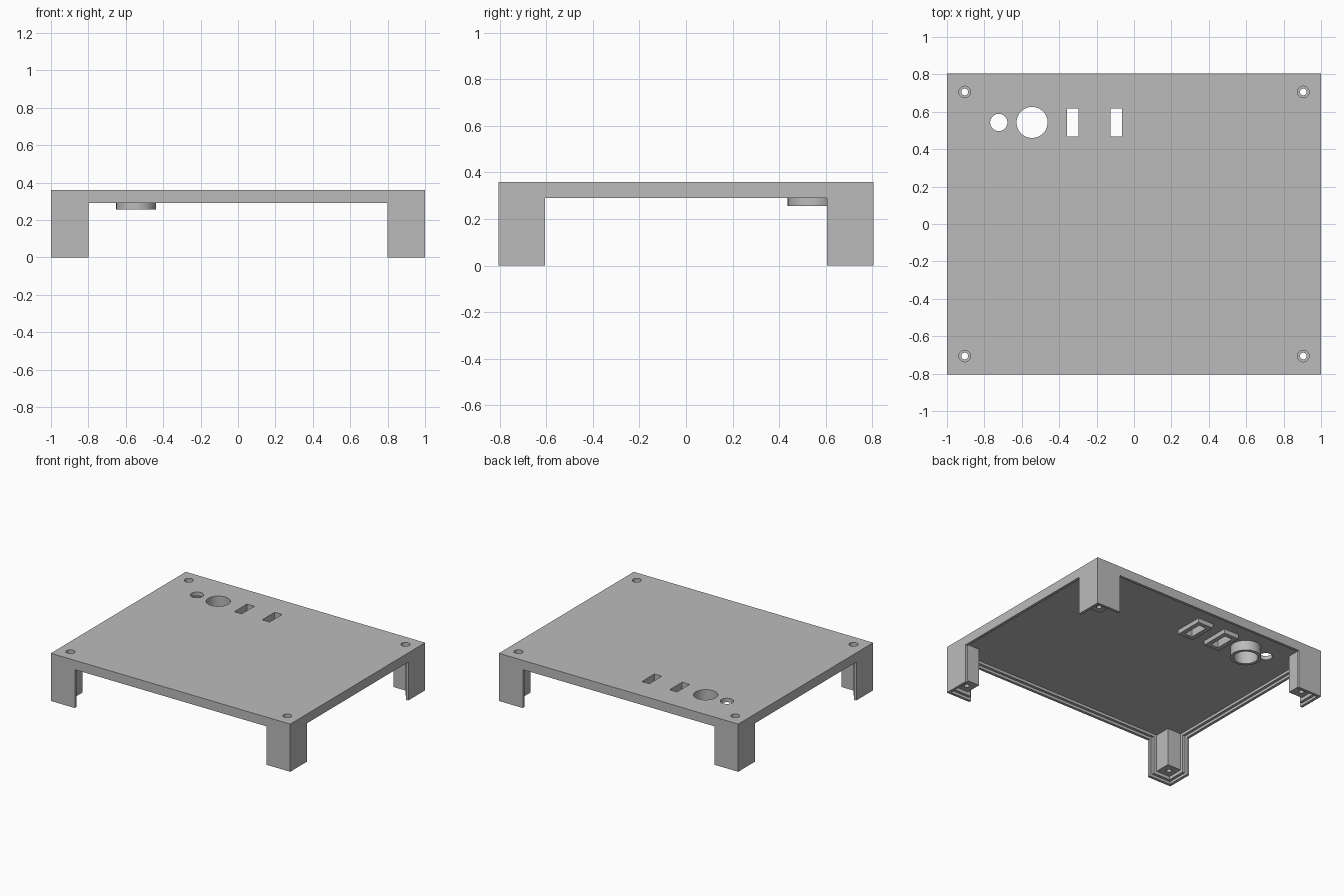
import bpy
import math

if "Cube" in bpy.data.objects:
    bpy.data.objects.remove(bpy.data.objects["Cube"], do_unlink=True)

grey = bpy.data.materials.new("plain_grey")
grey.use_nodes = True
colour = (0.5, 0.5, 0.5, 1)
grey.diffuse_color = colour
grey.node_tree.nodes["Principled BSDF"].inputs["Base Color"].default_value = colour

HX, HY, TOP = 1.0, 0.805, 0.36      # half width, half depth, height
LEG, RIM, UNDER = 0.2, 0.29, 0.33   # leg width, rim bottom, plate underside
STEP = 0.02                         # lip width and height
BACK = 0.543                        # row of openings


def box(name, x, y, z0, z1, cx=0, cy=0):
    """Box with half sizes x and y, from z0 to z1."""
    bpy.ops.mesh.primitive_cube_add(size=2, location=(cx, cy, (z0 + z1) / 2))
    ob = bpy.context.object
    ob.name = name
    ob.scale = (x, y, (z1 - z0) / 2)
    bpy.ops.object.transform_apply(location=True, rotation=True, scale=True)
    ob.data.materials.append(grey)
    return ob


def rod(name, r, z0, z1, cx, cy, sides=48):
    bpy.ops.mesh.primitive_cylinder_add(vertices=sides, radius=r, depth=z1 - z0,
                                        location=(cx, cy, (z0 + z1) / 2))
    ob = bpy.context.object
    ob.name = name
    bpy.ops.object.transform_apply(location=True, rotation=True, scale=True)
    ob.data.materials.append(grey)
    return ob


def combine(target, tool, operation="DIFFERENCE"):
    """Apply a boolean and discard the tool."""
    mod = target.modifiers.new("bool", "BOOLEAN")
    mod.operation, mod.solver, mod.object = operation, "EXACT", tool
    bpy.context.view_layer.objects.active = target
    bpy.ops.object.modifier_apply(modifier=mod.name)
    bpy.data.objects.remove(tool, do_unlink=True)


def arched_shell(name, inset, overlap, z0, z1, ceiling):
    """Hollow tray upside down, with legs left standing at the corners."""
    ob = box(name, HX - inset + overlap, HY - inset + overlap, z0, z1)
    gap = HX - LEG + inset, HY - LEG + inset
    wall = inset + STEP
    combine(ob, box("gap_x", gap[0], 2, -1, RIM + inset))
    combine(ob, box("gap_y", 2, gap[1], -1, RIM + inset))
    combine(ob, box("inside", HX - wall, HY - wall, -1, ceiling))
    return ob


# Outer shell and the stepped inner lip
case = arched_shell("case_lid", 0, 0, 0, TOP, UNDER)
lip = arched_shell("inner_lip", STEP, 0.005, STEP, UNDER + 0.01, UNDER + 0.02)
combine(case, lip, "UNION")

# Screw posts in the legs
corners = [(sx * 0.905, sy * 0.706) for sx in (-1, 1) for sy in (-1, 1)]
for x, y in corners:
    combine(case, box("post", 0.06, 0.06, 0.045, UNDER + 0.01, x, y), "UNION")

# Collar below the large opening, frames below the slots
combine(case, rod("collar", 0.106, 0.255, UNDER + 0.01, -0.545, BACK, 64), "UNION")
slots = (-0.327, -0.095)
for x in slots:
    combine(case, box("frame", 0.064, 0.108, 0.297, UNDER + 0.01, x, BACK), "UNION")

# Openings
combine(case, rod("large_hole", 0.083, 0, 1, -0.545, BACK, 64))
combine(case, rod("small_hole", 0.046, 0.2, 1, -0.723, BACK))
for x in slots:
    combine(case, box("slot", 0.031, 0.075, 0, 1, x, BACK))
for x, y in corners:
    combine(case, rod("screw_hole", 0.018, -1, 1, x, y, 32))
    combine(case, rod("screw_head_recess", 0.031, 0.1, 1, x, y, 32))

# Round walls smooth, corners sharp
bpy.ops.object.select_all(action="DESELECT")
case.select_set(True)
bpy.context.view_layer.objects.active = case
bpy.ops.object.shade_smooth_by_angle(angle=math.radians(30))
